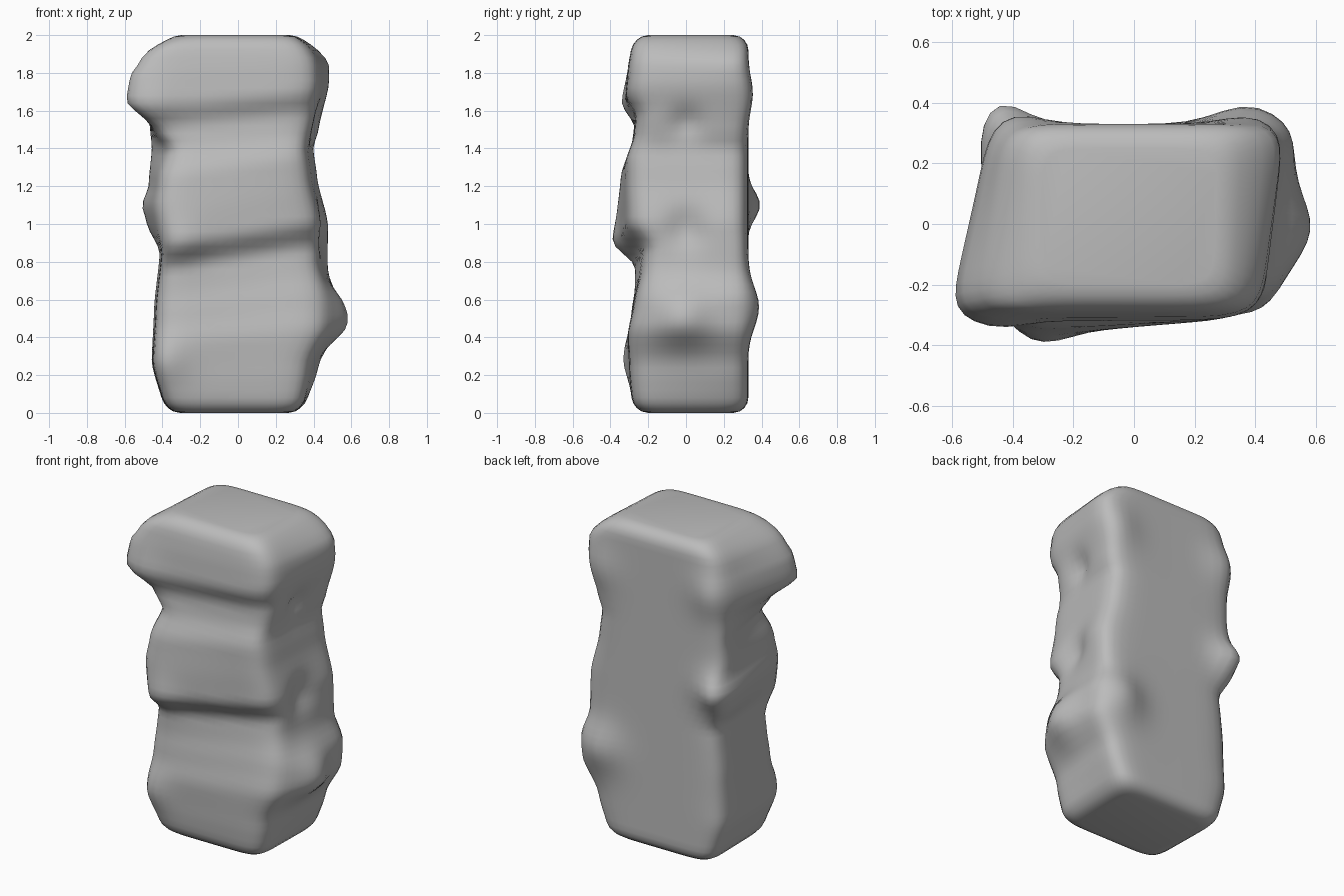
import bpy, bmesh, math
from mathutils import Vector

cube = bpy.data.objects.get("Cube")
if cube:
    bpy.data.objects.remove(cube, do_unlink=True)

stone = bpy.data.materials.new("grey stone")
stone.use_nodes = True
GREY = (0.5, 0.5, 0.5, 1)
stone.diffuse_color = GREY
stone.node_tree.nodes["Principled BSDF"].inputs["Base Color"].default_value = GREY

# Height profiles (z, offset) of the four vertical corners and the front face
LEFT_FRONT = [(0, -.38), (.27, -.45), (.55, -.43), (.85, -.4), (1.1, -.43), (1.25, -.41),
              (1.4, -.36), (1.5, -.44), (1.65, -.62), (1.78, -.6), (1.88, -.53), (2, -.38)]
LEFT_BACK = [(0, -.39), (.27, -.46), (.55, -.45), (.85, -.42), (1, -.5), (1.1, -.53),
             (1.2, -.49), (1.4, -.48), (1.55, -.47), (1.7, -.47), (1.88, -.43), (2, -.38)]
RIGHT_FRONT = [(0, .34), (.25, .38), (.45, .46), (.6, .46), (.8, .42), (1, .43),
               (1.25, .38), (1.4, .36), (1.6, .4), (1.75, .42), (1.85, .41), (2, .34)]
RIGHT_BACK = [(0, .35), (.25, .44), (.45, .54), (.6, .54), (.75, .49), (1, .49), (1.25, .43),
              (1.4, .41), (1.5, .44), (1.75, .5), (1.85, .5), (2, .36)]
FRONT = [(0, -.28), (.2, -.3), (.4, -.31), (.55, -.285), (.7, -.26), (.82, -.25), (.95, -.34),
         (1.1, -.34), (1.3, -.33), (1.45, -.28), (1.55, -.27), (1.67, -.32), (1.8, -.31), (2, -.28)]

# Local swellings and hollows: centre, push, radius
BUMPS = [
    ((.55, -.03, .5), (.1, 0, 0), .15),
    ((.45, 0, .98), (-.05, 0, 0), .1),
    ((.45, 0, 1.53), (-.05, 0, 0), .08),
    ((.38, .33, .56), (0, .06, 0), .15),
    ((-.45, .33, 1.1), (0, .08, 0), .12),
    ((-.42, .33, 1.7), (0, .04, 0), .14),
    ((.4, .33, 1.68), (0, .03, 0), .14),
    ((-.3, -.35, .9), (0, -.03, 0), .12),
    ((-.4, -.3, .27), (0, -.04, 0), .12),
    ((-.45, -.32, 1.66), (0, -.02, 0), .12),
]


def profile(points, z):
    z = max(0, min(2, z))
    for (z0, a), (z1, b) in zip(points, points[1:]):
        if z <= z1:
            t = (z - z0) / (z1 - z0)
            t = .5 * t + .5 * t * t * (3 - 2 * t)
            return a + (b - a) * t


def outline(count, power):
    """Evenly spread points of a rounded square."""
    side = count // 4
    for i in range(count):
        t = 2 * (i % side) / side - 1
        u, v = [(t, -1), (1, t), (-t, 1), (-1, -t)][i // side]
        n = (abs(u) ** power + abs(v) ** power) ** (1 / power)
        yield u / n, v / n


def surface(u, v, z):
    back, right = (v + 1) / 2, (u + 1) / 2
    left_x = profile(LEFT_FRONT, z) * (1 - back) + profile(LEFT_BACK, z) * back
    right_x = profile(RIGHT_FRONT, z) * (1 - back) + profile(RIGHT_BACK, z) * back
    # Rounded rims at the top and the bottom
    edge = min(z, 2 - z, ROUND)
    inset = ROUND - math.sqrt(ROUND ** 2 - (ROUND - edge) ** 2)
    left_x, right_x = left_x + inset, right_x - inset
    x = left_x * (1 - right) + right_x * right
    # The front ridges dip towards the left and lean forward there
    lean = .09 * x * math.exp(-((z - 1) / .4) ** 2)
    front_y = profile(FRONT, z - .15 * x * math.sin(math.pi * z / 2)) + lean + inset
    back_y = .33 - inset
    p = Vector((x, front_y * (1 - back) + back_y * back, z))
    q = p.copy()
    for centre, push, radius in BUMPS:
        q += Vector(push) * math.exp(-(p - Vector(centre)).length_squared / radius ** 2)
    return q


# Pillar skinned from stacked outlines
ROUND = .08
rim = [0, .008, .025, .05]
levels = rim + [.08 + 1.84 * i / 46 for i in range(47)] + [2 - z for z in reversed(rim)]
bm = bmesh.new()
rings = [[bm.verts.new(surface(u, v, z)) for u, v in outline(64, 7)] for z in levels]
for low, high in zip(rings, rings[1:]):
    for i in range(len(low)):
        j = (i + 1) % len(low)
        bm.faces.new((low[i], low[j], high[j], high[i]))
bm.faces.new(list(reversed(rings[0])))
bm.faces.new(rings[-1])
mesh = bpy.data.meshes.new("rock_pillar")
bm.to_mesh(mesh)
bm.free()
mesh.materials.append(stone)
pillar = bpy.data.objects.new("rock_pillar", mesh)
bpy.context.collection.objects.link(pillar)
bpy.context.view_layer.objects.active = pillar
pillar.select_set(True)
bpy.ops.object.shade_smooth_by_angle(angle=math.radians(60))
